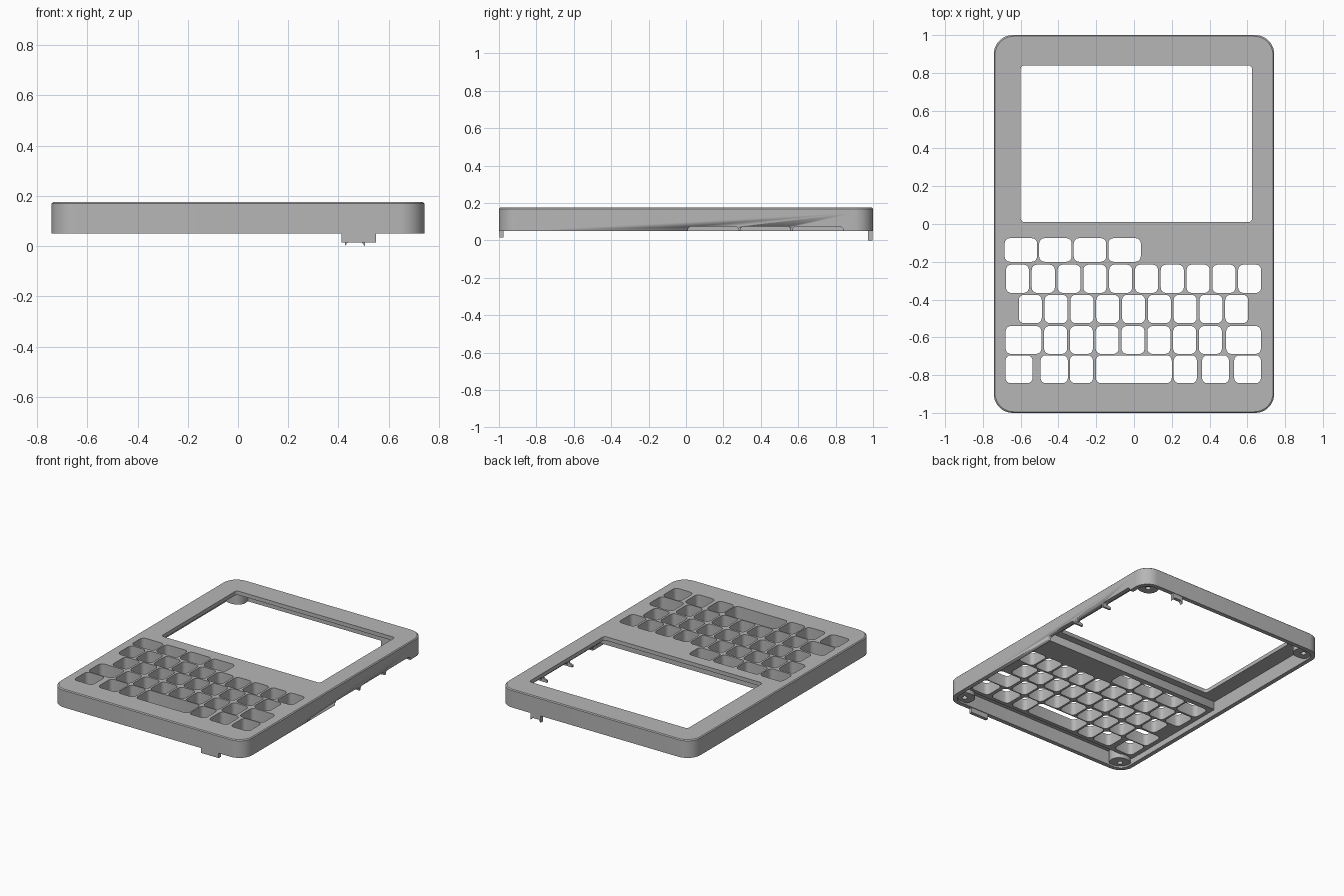
import bpy, bmesh, math

if "Cube" in bpy.data.objects:
    bpy.data.objects.remove(bpy.data.objects["Cube"], do_unlink=True)

grey = bpy.data.materials.new("plain_grey")
grey.use_nodes = True
grey.diffuse_color = (0.47, 0.47, 0.47, 1)
grey.node_tree.nodes["Principled BSDF"].inputs["Base Color"].default_value = (0.47, 0.47, 0.47, 1)


def rounded(x0, x1, y0, y1, r, steps=6):
    """Outline of a rectangle with rounded corners."""
    centres = [(x1 - r, y1 - r), (x0 + r, y1 - r), (x0 + r, y0 + r), (x1 - r, y0 + r)]
    points = []
    for k, (cx, cy) in enumerate(centres):
        for i in range(steps + 1):
            a = math.pi / 2 * (k + i / steps)
            points.append((cx + r * math.cos(a), cy + r * math.sin(a)))
    return points


def plate(name, loops, low, high, axis="z"):
    """Fill the outlines, with holes, and extrude along z, x or y."""
    curve = bpy.data.curves.new(name, "CURVE")
    curve.dimensions = "2D"
    curve.fill_mode = "BOTH"
    curve.extrude = (high - low) / 2
    for loop in loops:
        spline = curve.splines.new("POLY")
        spline.points.add(len(loop) - 1)
        for p, (x, y) in zip(spline.points, loop):
            p.co = (x, y, 0, 1)
        spline.use_cyclic_u = True
    obj = bpy.data.objects.new(name, curve)
    bpy.context.collection.objects.link(obj)
    mid = (low + high) / 2
    if axis == "z":
        obj.location.z = mid
    elif axis == "x":
        obj.rotation_euler = (math.pi / 2, 0, math.pi / 2)
        obj.location.x = mid
    else:
        obj.rotation_euler.x = math.pi / 2
        obj.location.y = mid
    bpy.ops.object.select_all(action="DESELECT")
    bpy.context.view_layer.objects.active = obj
    obj.select_set(True)
    bpy.ops.object.convert(target="MESH")
    obj = bpy.context.view_layer.objects.active
    bpy.ops.object.transform_apply(location=True, rotation=True, scale=True)
    bm = bmesh.new()
    bm.from_mesh(obj.data)
    bmesh.ops.remove_doubles(bm, verts=bm.verts, dist=0.0001)
    bmesh.ops.recalc_face_normals(bm, faces=bm.faces)
    bm.to_mesh(obj.data)
    bm.free()
    obj.data.materials.clear()
    obj.data.materials.append(grey)
    bpy.ops.object.shade_smooth_by_angle(angle=math.radians(30))
    return obj


# Key openings, row by row
PITCH, KEY = 0.1366, 0.122
rows = [
    (-0.200, -0.075, [(-0.685 + 0.183 * i, -0.513 + 0.183 * i) for i in range(4)]),
    (-0.365, -0.215, [(-0.678 + PITCH * i, -0.678 + PITCH * i + KEY) for i in range(10)]),
    (-0.525, -0.375, [(-0.61 + PITCH * i, -0.61 + PITCH * i + KEY) for i in range(9)]),
    (-0.688, -0.540, [(-0.68, -0.49)]
     + [(-0.476 + PITCH * i, -0.476 + PITCH * i + KEY) for i in range(7)] + [(0.488, 0.672)]),
    (-0.843, -0.695, [(-0.68, -0.537), (-0.495, -0.35), (-0.34, -0.217), (-0.202, 0.2),
                      (0.21, 0.333), (0.36, 0.503), (0.53, 0.672)]),
]
keys = [rounded(a, b, y0, y1, 0.028, 4) for y0, y1, spans in rows for a, b in spans]

# Outline, wall and screen opening
W, L, TOP, RIM = 0.742, 1.0, 0.175, 0.05
outline = rounded(-W, W, -L, L, 0.1, 10)
inner = rounded(-W + 0.03, W - 0.03, -L + 0.03, L - 0.03, 0.07, 10)
screen = rounded(-0.6, 0.625, 0.01, 0.84, 0.02, 4)

# Face panel, with a softened top edge
plate("face_panel", [outline, screen] + keys, 0.148, 0.169)
edge = plate("face_top", [outline, screen] + keys, 0.169, TOP)
for v in edge.data.vertices:
    if v.co.z > 0.172 and (abs(v.co.x) > 0.69 or abs(v.co.y) > 0.87):
        v.co.x *= 1 - 0.006 / W
        v.co.y *= 1 - 0.006 / L

# Thick key grid behind the panel
plate("key_grid", [rounded(-0.715, 0.715, -0.87, -0.04, 0.01, 2)] + keys, 0.09, 0.148)

# Outer wall with three side notches
wall = plate("outer_wall", [outline, inner], RIM, 0.148)
for i in range(3):
    y = 0.01 + 0.28 * i
    cutter = plate("notch_cutter", [rounded(y, y + 0.27, 0.0, 0.075, 0.02, 4)], 0.68, 0.8, "x")
    cutter.hide_render = True
    bpy.context.view_layer.objects.active = wall
    mod = wall.modifiers.new("notch", "BOOLEAN")
    mod.operation = "DIFFERENCE"
    mod.solver = "EXACT"
    mod.object = cutter
    bpy.ops.object.modifier_apply(modifier=mod.name)
    bpy.data.objects.remove(cutter, do_unlink=True)

# Small hooks between the notches
for i, y in enumerate((0.285, 0.565)):
    hook = [(0.675, RIM), (0.735, RIM), (0.735, 0.148), (0.7, 0.148), (0.7, 0.075), (0.675, 0.065)]
    plate(f"side_hook_{i + 1}", [hook], y - 0.006, y + 0.006, "y")

# Screw posts in the corners
for sx, side in ((1, "left"), (-1, "right")):
    for sy, end in ((1, "back"), (-1, "front")):
        xs = sorted((0.585 * sx, 0.725 * sx))
        ys = sorted((0.86 * sy, 0.985 * sy))
        cx, cy = 0.655 * sx, 0.922 * sy
        hole = rounded(cx - 0.018, cx + 0.018, cy - 0.018, cy + 0.018, 0.0179, 4)
        plate(f"{end}_{side}_screw_post", [rounded(*xs, *ys, 0.06), hole], 0.062, 0.148)

# Snap tabs below the front and back walls
plate("front_tab", [[(0.412, 0.015), (0.55, 0.015), (0.55, 0.1), (0.412, 0.1)]],
      -0.998, -0.975, "y")
plate("back_tab", [[(0.425, 0.0), (0.44, 0.018), (0.49, 0.018), (0.505, 0.0),
                    (0.505, 0.1), (0.425, 0.1)]], 0.973, 0.996, "y")
